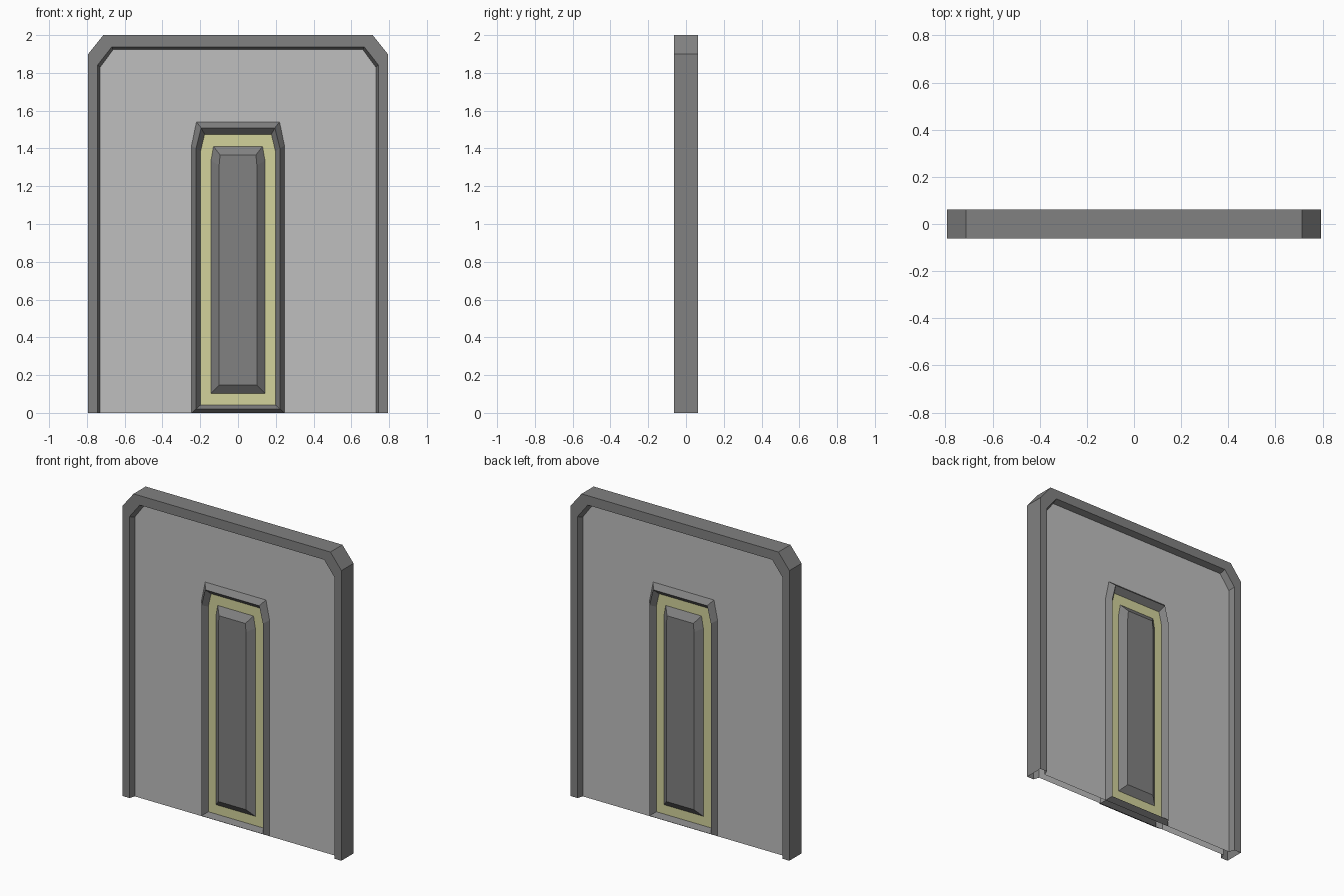
import bpy
import bmesh

if "Cube" in bpy.data.objects:
    bpy.data.objects.remove(bpy.data.objects["Cube"], do_unlink=True)


def material(name, rgb):
    mat = bpy.data.materials.new(name)
    mat.use_nodes = True
    colour = (*rgb, 1.0)
    mat.diffuse_color = colour
    mat.node_tree.nodes["Principled BSDF"].inputs["Base Color"].default_value = colour
    return mat


dark_grey = material("dark grey", (0.22, 0.22, 0.22))
light_grey = material("light grey", (0.52, 0.52, 0.52))
pale_yellow = material("pale yellow", (0.65, 0.65, 0.33))


def arch(side, shoulder, corner, top, bottom=0.0):
    """Outline with clipped top corners, left foot to right foot."""
    left = [(-side, bottom), (-side, shoulder), (-corner, top)]
    return left + [(-x, z) for x, z in reversed(left)]


def build(name, mat, loops, closed=True, cap=False, polygons=()):
    """Bridge successive (outline, depth) loops on the front, repeated turned on the back."""
    bm = bmesh.new()
    for turn in (1, -1):
        def ring(outline, depth):
            return [bm.verts.new((turn * x, -turn * depth, z)) for x, z in outline]

        rings = [ring(*loop) for loop in loops]
        for outer, inner in zip(rings, rings[1:]):
            count = len(outer)
            for i in range(count if closed else count - 1):
                j = (i + 1) % count
                bm.faces.new((outer[i], inner[i], inner[j], outer[j]))
        if cap:
            bm.faces.new(rings[-1][::-1])
        for outline, depth in polygons:
            bm.faces.new(ring(outline, depth)[::-1])
    bmesh.ops.remove_doubles(bm, verts=bm.verts, dist=0.0001)
    mesh = bpy.data.meshes.new(name)
    bm.to_mesh(mesh)
    bm.free()
    mesh.materials.append(mat)
    obj = bpy.data.objects.new(name, mesh)
    bpy.context.collection.objects.link(obj)
    return obj


# Depths measured outwards from the middle of the slab
FACE, PANEL, RIDGE = 0.0625, 0.025, 0.06

# Outlines, from the outside in
frame_outer = arch(0.793, 1.90, 0.713, 2.0)
frame_inner = arch(0.743, 1.842, 0.668, 1.938)
panel_edge = arch(0.73, 1.83, 0.661, 1.923)
trim_outer = arch(0.246, 1.415, 0.22, 1.54)
trim_ridge = arch(0.222, 1.40, 0.195, 1.509, 0.021)
strip_outer = arch(0.198, 1.385, 0.177, 1.475, 0.042)
insert_outer = arch(0.143, 1.335, 0.13, 1.411, 0.103)
insert_inner = arch(0.10, 1.31, 0.095, 1.366, 0.148)

# Surrounding frame, open at the foot
build("outer_frame", dark_grey,
      [(frame_outer, 0), (frame_outer, FACE), (frame_inner, FACE), (panel_edge, PANEL)],
      closed=False)

# Recessed panel, notched around the central trim
build("recessed_panel", light_grey, [], polygons=[(panel_edge + trim_outer[::-1], PANEL)])

# Ridged trim, glowing strip and raised insert
build("raised_trim", dark_grey,
      [(trim_outer, PANEL), (trim_ridge, RIDGE), (strip_outer, PANEL)])
build("yellow_strip", pale_yellow, [(strip_outer, PANEL), (insert_outer, PANEL)])
build("center_insert", dark_grey, [(insert_outer, PANEL), (insert_inner, RIDGE)], cap=True)
